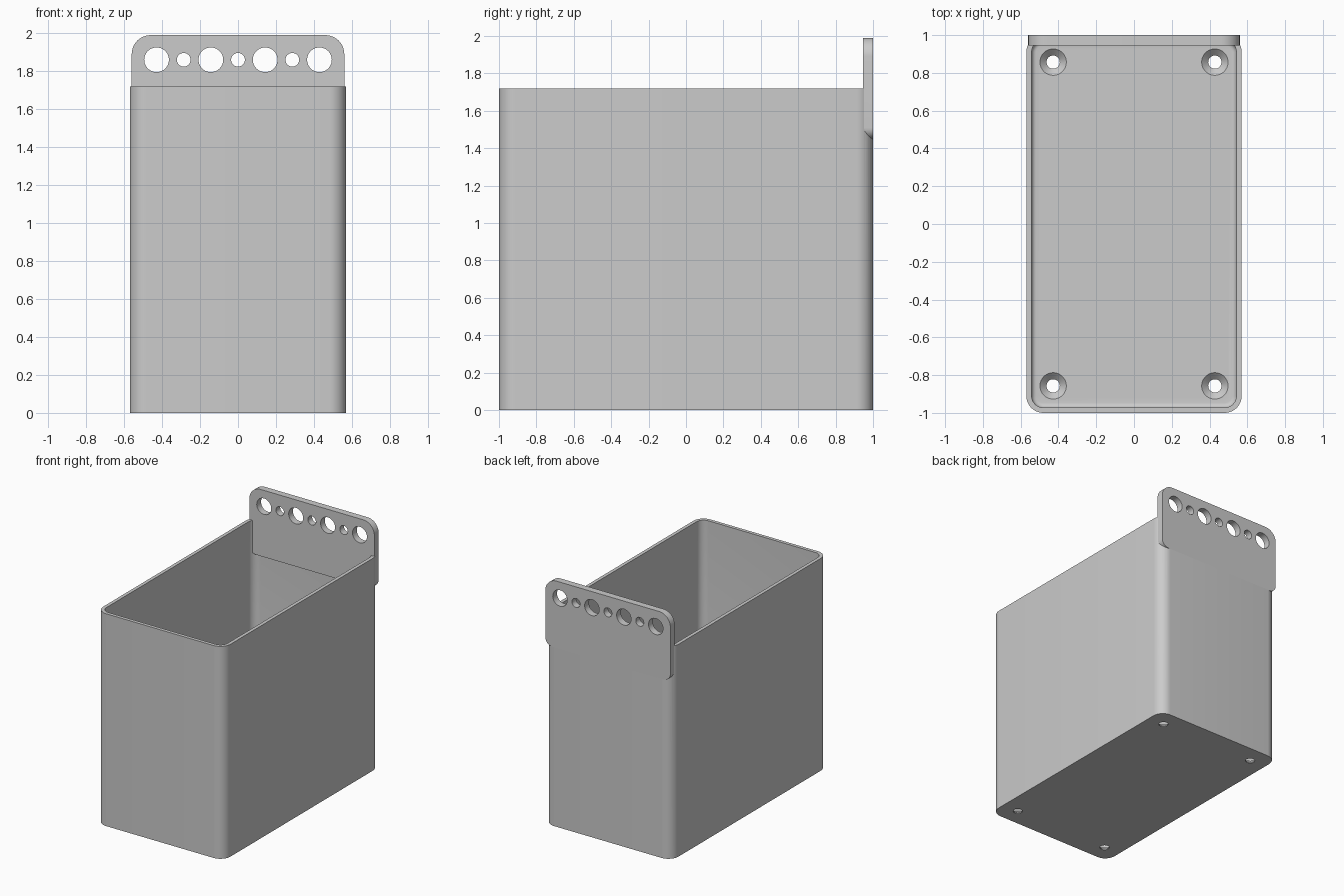
import bpy, bmesh
from math import pi, sin, cos
from mathutils import Matrix

if "Cube" in bpy.data.objects:
    bpy.data.objects.remove(bpy.data.objects["Cube"], do_unlink=True)

grey = bpy.data.materials.new("plain grey")
grey.use_nodes = True
grey.diffuse_color = (0.6, 0.6, 0.6, 1)
grey.node_tree.nodes["Principled BSDF"].inputs["Base Color"].default_value = (0.6, 0.6, 0.6, 1)

STEPS = 10


def outline(half_x, low, high, r_low, r_high):
    """Rounded rectangle, with its own corner radius at the low and high end."""
    pts = []
    corners = [(1, high, -1, r_high), (-1, high, -1, r_high),
               (-1, low, 1, r_low), (1, low, 1, r_low)]
    for i, (side, edge, inward, r) in enumerate(corners):
        for k in range(STEPS + 1):
            a = (i + k / STEPS) * pi / 2
            pts.append((side * (half_x - r) + r * cos(a), edge + inward * r + r * sin(a)))
    return pts


def loft(name, rings, matrix=Matrix()):
    """Closed solid through a stack of (outline, height) rings."""
    bm = bmesh.new()
    loops = [[bm.verts.new((x, y, z)) for x, y in pts] for pts, z in rings]
    bm.faces.new(list(reversed(loops[0])))
    bm.faces.new(loops[-1])
    for a, b in zip(loops, loops[1:]):
        for i in range(len(a)):
            j = (i + 1) % len(a)
            bm.faces.new((a[i], a[j], b[j], b[i]))
    bm.transform(matrix)
    bmesh.ops.recalc_face_normals(bm, faces=bm.faces)
    mesh = bpy.data.meshes.new(name)
    bm.to_mesh(mesh)
    bm.free()
    mesh.materials.append(grey)
    obj = bpy.data.objects.new(name, mesh)
    bpy.context.collection.objects.link(obj)
    return obj


def circle(r, cx, cy, n=40):
    return [(cx + r * cos(2 * pi * i / n), cy + r * sin(2 * pi * i / n)) for i in range(n)]


def combine(target, tool, operation):
    mod = target.modifiers.new(operation, 'BOOLEAN')
    mod.operation, mod.object, mod.solver = operation, tool, 'EXACT'
    bpy.context.view_layer.objects.active = target
    bpy.ops.object.modifier_apply(modifier=mod.name)
    bpy.data.objects.remove(tool, do_unlink=True)


# Open box with rounded upright corners
HEIGHT, WALL, FLOOR, FILLET = 1.72, 0.028, 0.04, 0.025
shell = outline(0.57, -1, 1, 0.09, 0.09)
bin_body = loft("bin_body", [(shell, 0), (shell, HEIGHT)])


def inner(inset):
    d = WALL + inset
    return outline(0.57 - d, d - 1, 1 - d, 0.09 - d, 0.09 - d)


# Cavity with a filleted floor edge
rings = []
for k in range(6):
    a = k / 5 * pi / 2
    rings.append((inner(FILLET * (1 - sin(a))), FLOOR + FILLET * (1 - cos(a))))
rings.append((inner(0), HEIGHT + 0.1))
combine(bin_body, loft("cavity", rings), 'DIFFERENCE')

# Hanging plate standing up behind the rim
upright = Matrix.Translation((0, 1, 0)) @ Matrix.Rotation(pi / 2, 4, 'X')
plate_shape = outline(0.56, 1.45, 1.99, 0.06, 0.1)
plate = loft("hanging_plate", [(plate_shape, 0), (plate_shape, 0.055)], upright)

# Alternating large and small hanging holes
for i in range(-3, 4):
    ring = circle(0.065 if i % 2 else 0.036, i * 0.143, 1.86)
    combine(plate, loft("hole", [(ring, -0.1), (ring, 0.2)], upright), 'DIFFERENCE')
combine(bin_body, plate, 'UNION')

# Countersunk screw holes in the floor corners
for sx in (-1, 1):
    for sy in (-1, 1):
        profile = [(0.035, -0.1), (0.035, 0.006), (0.07, FLOOR), (0.07, FLOOR + 0.01)]
        cutter = loft("screw_hole", [(circle(r, sx * 0.428, sy * 0.857), z) for r, z in profile])
        combine(bin_body, cutter, 'DIFFERENCE')

bpy.ops.object.select_all(action='DESELECT')
bin_body.select_set(True)
bpy.context.view_layer.objects.active = bin_body
bpy.ops.object.shade_smooth_by_angle(angle=pi / 6)
